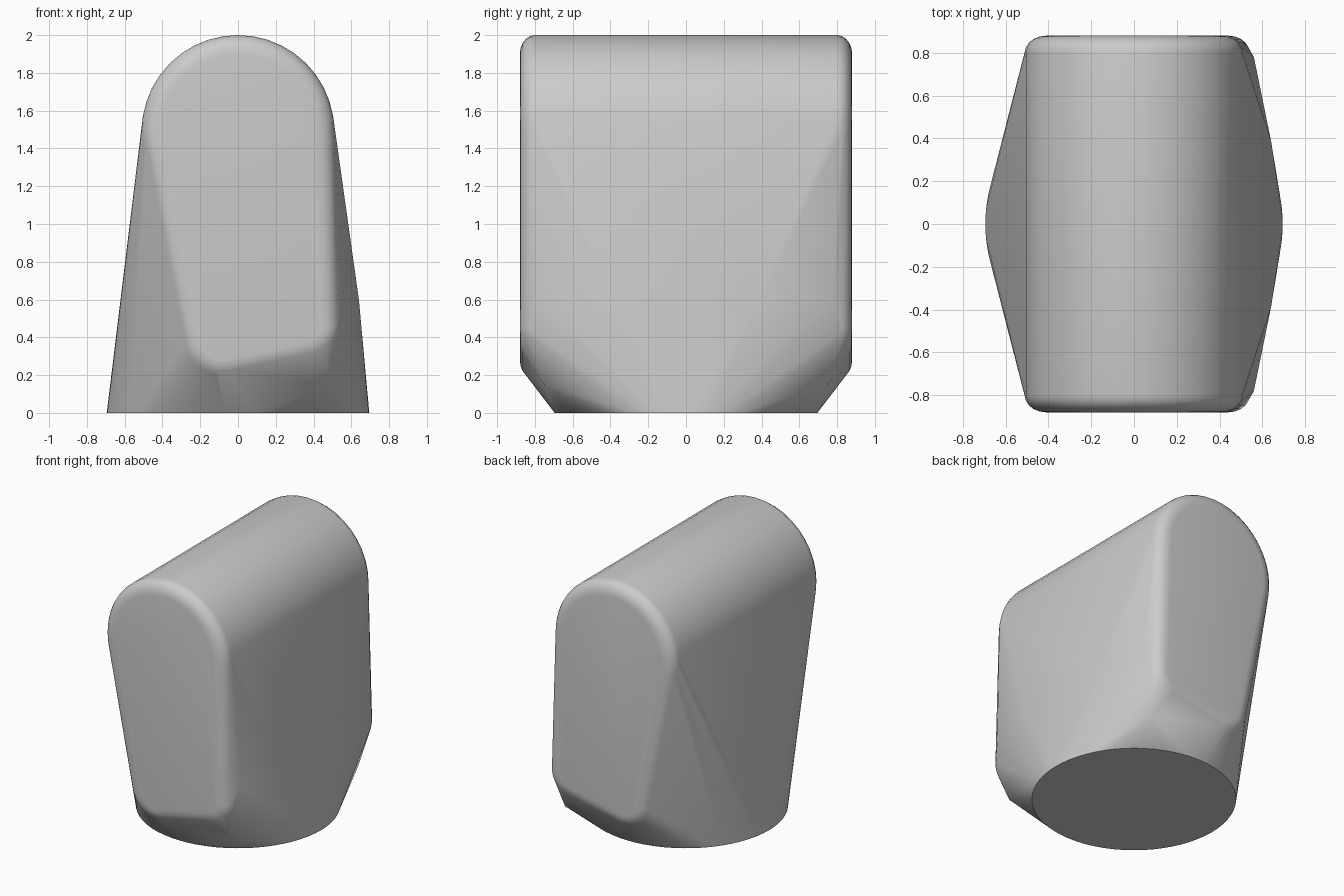
import bpy, bmesh
from math import sin, cos, pi, radians

cube = bpy.data.objects.get("Cube")
if cube:
    bpy.data.objects.remove(cube, do_unlink=True)

# Plain grey finish
grey = bpy.data.materials.new("plain grey")
grey.use_nodes = True
colour = (0.6, 0.6, 0.6, 1)
grey.diffuse_color = colour
grey.node_tree.nodes["Principled BSDF"].inputs["Base Color"].default_value = colour

HALF_LENGTH = 0.88
BASE_RADIUS = 0.695
EDGE_DEPTH, EDGE_INSET, EDGE_STEPS = 0.08, 0.1, 5

bm = bmesh.new()

# Round flat foot
for i in range(64):
    a = 2 * pi * i / 64
    bm.verts.new((BASE_RADIUS * cos(a), BASE_RADIUS * sin(a), 0))

# Arched end plates: discs (x, z, radius) joined by the hull, with rounded rims
discs = [(0, 1.49, 0.51), (0.35, 0.46, 0.19), (-0.08, 0.4, 0.22)]
for side in (-1, 1):
    for x, z, radius in discs:
        for step in range(EDGE_STEPS + 1):
            t = pi / 2 * step / EDGE_STEPS
            r = radius - EDGE_INSET * (1 - cos(t))
            y = side * (HALF_LENGTH - EDGE_DEPTH * (1 - sin(t)))
            for i in range(40):
                a = 2 * pi * i / 40
                bm.verts.new((x + r * cos(a), y, z + r * sin(a)))
    # Lower corners and the slight bulge of one flank
    for x, y, z in [(0.48, 0.75, 0.15), (-0.28, 0.71, 0.14), (0.56, 0.78, 0.6), (0.64, 0.39, 0.6)]:
        bm.verts.new((x, side * y, z))

# Stretch one taut skin over everything
result = bmesh.ops.convex_hull(bm, input=bm.verts[:])
loose = {v for v in result["geom_interior"] + result["geom_unused"]
         if isinstance(v, bmesh.types.BMVert) and v.is_valid}
bmesh.ops.delete(bm, geom=list(loose), context="VERTS")
bmesh.ops.dissolve_limit(bm, angle_limit=radians(0.5), verts=bm.verts[:], edges=bm.edges[:])
bmesh.ops.recalc_face_normals(bm, faces=bm.faces[:])

mesh = bpy.data.meshes.new("body")
bm.to_mesh(mesh)
bm.free()
mesh.materials.append(grey)
body = bpy.data.objects.new("body", mesh)
bpy.context.collection.objects.link(body)

# Smooth skin with a crisp foot edge
bpy.context.view_layer.objects.active = body
body.select_set(True)
bpy.ops.object.shade_smooth_by_angle(angle=radians(30))
